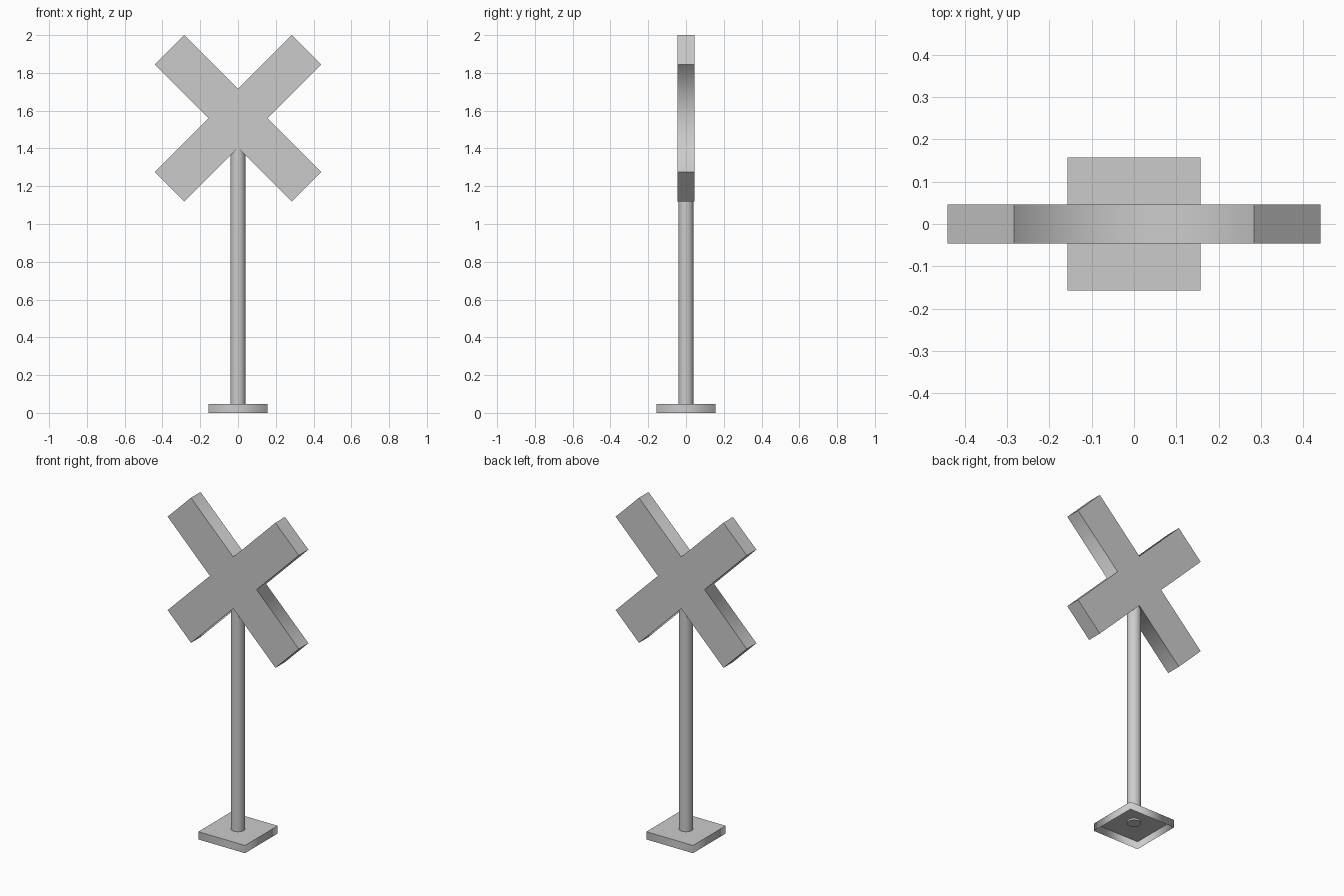
import bpy
import bmesh
import math
from mathutils import Matrix, Vector

cube = bpy.data.objects.get("Cube")
if cube:
    bpy.data.objects.remove(cube, do_unlink=True)

# One plain grey for the whole sign
grey = bpy.data.materials.new("plain grey")
grey.use_nodes = True
grey.diffuse_color = (0.6, 0.6, 0.6, 1)
grey.node_tree.nodes["Principled BSDF"].inputs["Base Color"].default_value = (0.6, 0.6, 0.6, 1)


def finish(name, bm, is_sharp):
    """Smooth-shade the part, keeping the edges picked by the rule sharp."""
    bmesh.ops.recalc_face_normals(bm, faces=bm.faces)
    for face in bm.faces:
        face.smooth = True
    for edge in bm.edges:
        edge.smooth = not is_sharp(edge)
    mesh = bpy.data.meshes.new(name)
    bm.to_mesh(mesh)
    bm.free()
    mesh.materials.append(grey)
    obj = bpy.data.objects.new(name, mesh)
    bpy.context.collection.objects.link(obj)
    return obj


def is_level(edge):
    a, b = edge.verts
    return abs(a.co.z - b.co.z) < 0.001


# Square base, hollow and open underneath
HALF, BASE_TOP = 0.157, 0.047
bm = bmesh.new()
bmesh.ops.create_cube(bm, size=1, matrix=Matrix.Translation((0, 0, BASE_TOP / 2))
                      @ Matrix.Diagonal((2 * HALF, 2 * HALF, BASE_TOP, 1)))
bm.normal_update()
bottom = [f for f in bm.faces if f.normal.z < -0.9]
bmesh.ops.delete(bm, geom=bottom, context='FACES_ONLY')
finish("base", bm, is_level)

# Round post
POST_BOTTOM, POST_TOP = 0.037, 1.45
bm = bmesh.new()
bmesh.ops.create_cone(bm, cap_ends=True, segments=24, radius1=0.04, radius2=0.04,
                      depth=POST_TOP - POST_BOTTOM,
                      matrix=Matrix.Translation((0, 0, (POST_TOP + POST_BOTTOM) / 2)))
finish("post", bm, is_level)

# Crossed boards: one outline of four equal arms, turned 45 degrees
REACH, WIDTH, DEPTH, CENTRE = 0.513, 0.111, 0.046, 1.56
arm = [Vector((REACH, -WIDTH)), Vector((REACH, WIDTH)), Vector((WIDTH, WIDTH))]
bm = bmesh.new()
outline = []
for i in range(4):
    turn = Matrix.Rotation(math.radians(45 + 90 * i), 2)
    for point in arm:
        x, z = turn @ point
        outline.append(bm.verts.new((x, -DEPTH, z + CENTRE)))
front = bm.faces.new(outline)
back = bmesh.ops.extrude_face_region(bm, geom=[front], use_keep_orig=True)
bmesh.ops.translate(bm, vec=(0, 2 * DEPTH, 0),
                    verts=[g for g in back["geom"] if isinstance(g, bmesh.types.BMVert)])


def is_board_edge(edge):
    a, b = edge.verts
    across = abs(a.co.y - b.co.y) > DEPTH
    inner = math.hypot(a.co.x, a.co.z - CENTRE) < 2 * WIDTH
    return not (across and inner)


finish("crossed_boards", bm, is_board_edge)
